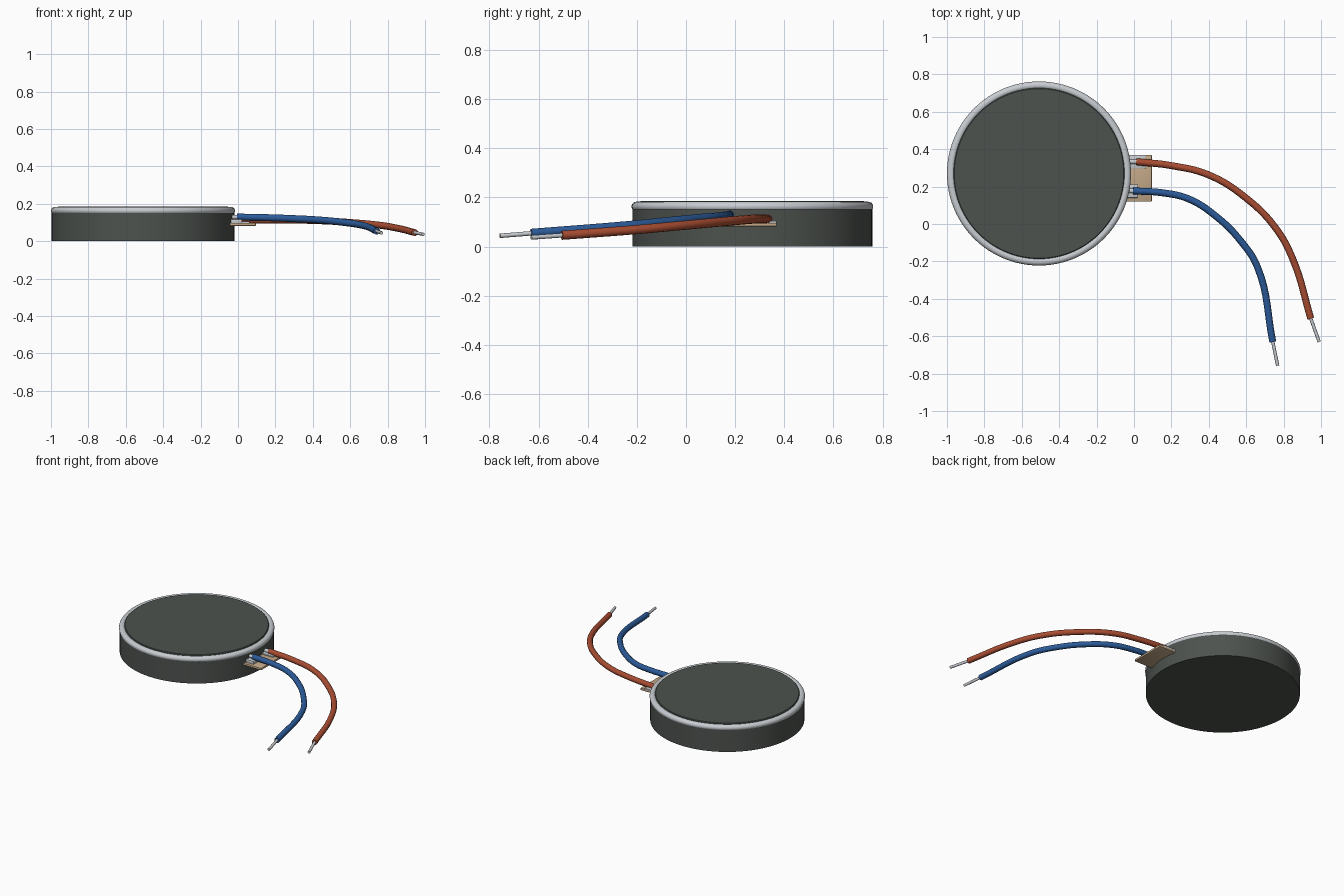
import bpy, bmesh, math
from mathutils import Vector

cube = bpy.data.objects.get("Cube")
if cube:
    bpy.data.objects.remove(cube, do_unlink=True)

CENTRE = Vector((-0.508, 0.27, 0))


def material(name, rgb):
    m = bpy.data.materials.new(name)
    m.use_nodes = True
    m.diffuse_color = (*rgb, 1)
    m.node_tree.nodes["Principled BSDF"].inputs["Base Color"].default_value = (*rgb, 1)
    return m


DARK = material("dark grey", (0.075, 0.085, 0.077))
SILVER = material("silver", (0.58, 0.61, 0.64))
RED = material("red insulation", (0.40, 0.075, 0.032))
BLUE = material("blue insulation", (0.025, 0.105, 0.32))
TAN = material("tan board", (0.56, 0.40, 0.25))


def activate(obj):
    bpy.ops.object.select_all(action="DESELECT")
    obj.select_set(True)
    bpy.context.view_layer.objects.active = obj


def finish(bm, name, mat, location=(0, 0, 0)):
    bmesh.ops.recalc_face_normals(bm, faces=bm.faces)
    mesh = bpy.data.meshes.new(name)
    bm.to_mesh(mesh)
    bm.free()
    mesh.materials.append(mat)
    obj = bpy.data.objects.new(name, mesh)
    obj.location = location
    bpy.context.collection.objects.link(obj)
    activate(obj)
    bpy.ops.object.shade_smooth_by_angle(angle=math.radians(35))
    return obj


def lathe(name, profile, mat, closed=False):
    """Turn a (radius, height) profile about the disc axis."""
    bm = bmesh.new()
    verts = [bm.verts.new((r, 0, z)) for r, z in profile]
    pairs = list(zip(verts, verts[1:]))
    if closed:
        pairs.append((verts[-1], verts[0]))
    edges = [bm.edges.new(p) for p in pairs]
    bmesh.ops.spin(bm, geom=verts + edges, cent=(0, 0, 0), axis=(0, 0, 1),
                   angle=math.tau, steps=96, use_duplicate=False)
    bmesh.ops.remove_doubles(bm, verts=bm.verts, dist=1e-5)
    return finish(bm, name, mat, CENTRE)


def box(name, low, high, mat, bevel=0):
    low, high = Vector(low), Vector(high)
    bm = bmesh.new()
    bmesh.ops.create_cube(bm, size=1)
    bmesh.ops.scale(bm, vec=high - low, verts=bm.verts)
    bmesh.ops.translate(bm, vec=(low + high) / 2, verts=bm.verts)
    if bevel:
        bmesh.ops.bevel(bm, geom=bm.edges[:], offset=bevel, segments=2,
                        profile=0.5, affect="EDGES")
    return finish(bm, name, mat)


def tube(name, points, radius, mat):
    """Round wire with capped ends through the given points."""
    curve = bpy.data.curves.new(name, "CURVE")
    curve.dimensions = "3D"
    curve.bevel_depth = radius
    curve.bevel_resolution = 4
    curve.use_fill_caps = True
    curve.resolution_u = 8
    spline = curve.splines.new("BEZIER")
    spline.bezier_points.add(len(points) - 1)
    for bp, p in zip(spline.bezier_points, points):
        bp.co = p
        bp.handle_left_type = bp.handle_right_type = "AUTO"
    curve.materials.append(mat)
    obj = bpy.data.objects.new(name, curve)
    bpy.context.collection.objects.link(obj)
    activate(obj)
    bpy.ops.object.convert(target="MESH")
    bpy.ops.object.shade_smooth_by_angle(angle=math.radians(40))


# Disc: can, rounded rim and top cover
lathe("disc_can", [(0, 0), (0.488, 0), (0.488, 0.155), (0, 0.155)], DARK)
rim = [(0.471 + 0.021 * math.cos(a), 0.163 + 0.02 * math.sin(a))
       for a in (math.tau * i / 16 for i in range(16))]
lathe("disc_rim", rim, SILVER, closed=True)
lathe("top_cover", [(0, 0.15), (0.457, 0.15), (0.457, 0.182), (0.453, 0.186), (0, 0.186)], DARK)

# Connection board with two solder pads
box("connection_board", (-0.07, 0.12, 0.082), (0.095, 0.37, 0.097), TAN, 0.003)
box("rear_solder_pad", (-0.06, 0.297, 0.095), (0.062, 0.37, 0.105), SILVER, 0.003)
box("front_solder_pad", (-0.06, 0.14, 0.095), (0.022, 0.212, 0.118), SILVER, 0.003)

# Insulated wires
red_path = [(0.012, 0.333, 0.112), (0.2, 0.312, 0.113), (0.4, 0.262, 0.111),
            (0.6, 0.138, 0.1), (0.76, -0.025, 0.085), (0.85, -0.19, 0.07), (0.945, -0.505, 0.046)]
blue_path = [(-0.005, 0.177, 0.129), (0.15, 0.167, 0.126), (0.29, 0.135, 0.121),
             (0.44, 0.04, 0.113), (0.57, -0.09, 0.1), (0.66, -0.23, 0.086), (0.742, -0.63, 0.054)]
tube("red_wire", red_path, 0.0185, RED)
tube("blue_wire", blue_path, 0.0185, BLUE)

# Bare conductor ends
for name, path, tip in (("red", red_path, (0.99, -0.63, 0.037)),
                        ("blue", blue_path, (0.768, -0.757, 0.044))):
    tube(name + "_bare_tip", [path[-1], tip], 0.009, SILVER)
    start = Vector(path[0])
    tube(name + "_bare_root", [start + Vector((0.02, 0, 0)), start - Vector((0.035, 0, 0))],
         0.012, SILVER)
